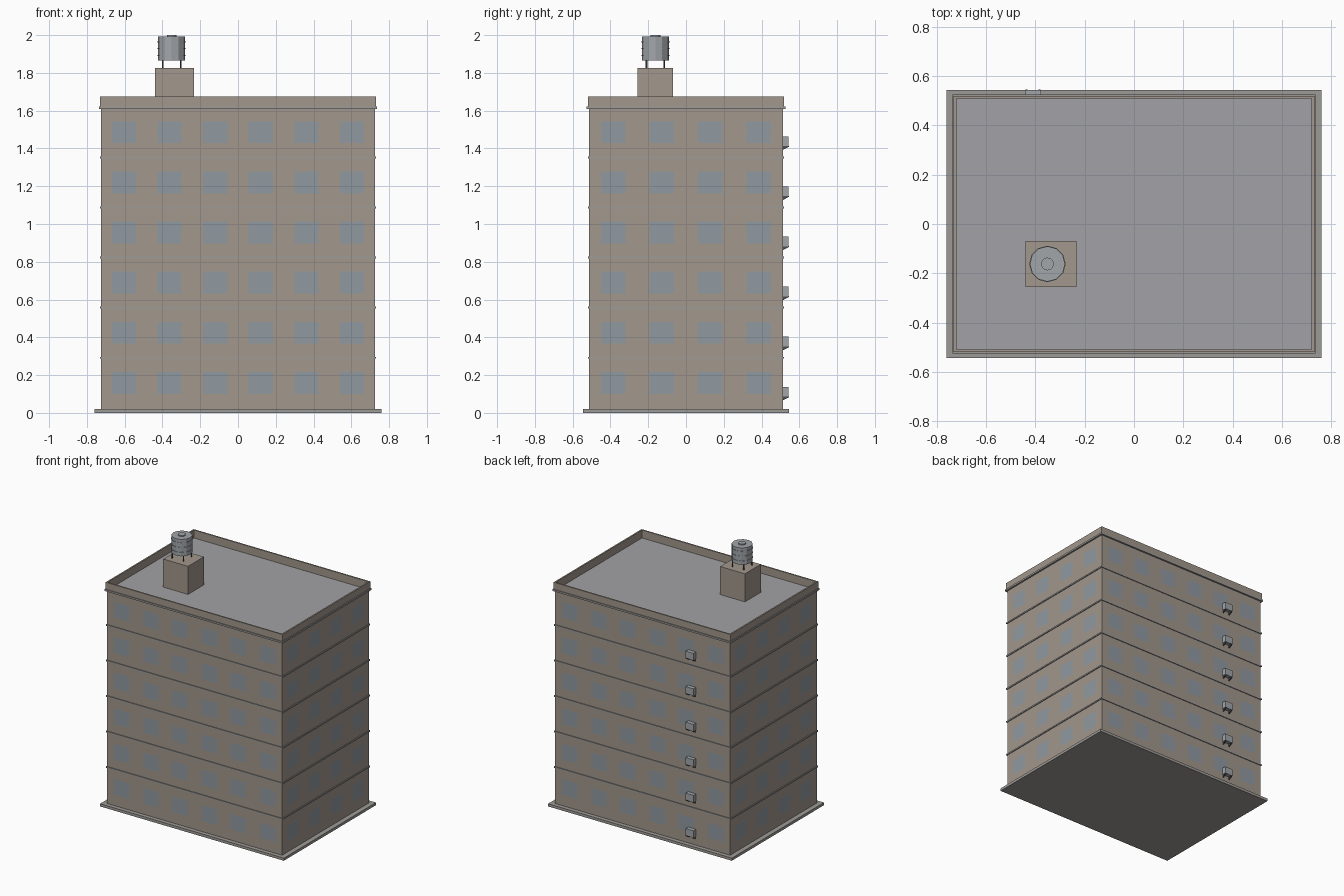
import bpy, bmesh, math
from mathutils import Vector

if "Cube" in bpy.data.objects:
    bpy.data.objects.remove(bpy.data.objects["Cube"])

HX, HY = 0.724, 0.513          # half size of the main block
BASE_Z, ROOF_Z = 0.02, 1.615
FLOORS, STEP = 6, 0.2653
COLS_X, COLS_Y = 6, 4


def material(name, rgb):
    m = bpy.data.materials.new(name)
    m.diffuse_color = (*rgb, 1)
    m.use_nodes = True
    m.node_tree.nodes["Principled BSDF"].inputs["Base Color"].default_value = m.diffuse_color
    return m


WALL = material("wall", (0.36, 0.31, 0.265))
GLASS = material("glass", (0.28, 0.32, 0.35))
ROOF = material("roof", (0.36, 0.36, 0.385))
TRIM = material("trim", (0.34, 0.33, 0.31))
METAL = material("metal", (0.36, 0.38, 0.40))
DARK = material("dark_metal", (0.08, 0.08, 0.08))


def finish(name, bm, *mats):
    bmesh.ops.recalc_face_normals(bm, faces=bm.faces)
    me = bpy.data.meshes.new(name)
    bm.to_mesh(me)
    bm.free()
    for m in mats:
        me.materials.append(m)
    ob = bpy.data.objects.new(name, me)
    bpy.context.collection.objects.link(ob)
    return ob


def box_bm(lo, hi):
    bm = bmesh.new()
    bmesh.ops.create_cube(bm, size=1)
    lo, hi = Vector(lo), Vector(hi)
    for v in bm.verts:
        v.co = (lo + hi) / 2 + Vector(a * b for a, b in zip(v.co, hi - lo))
    return bm


def box(name, lo, hi, mat):
    return finish(name, box_bm(lo, hi), mat)


def cylinder(name, x, y, z0, z1, r, sides, mat):
    bm = bmesh.new()
    bmesh.ops.create_cone(bm, cap_ends=True, segments=sides, radius1=r, radius2=r, depth=z1 - z0)
    bmesh.ops.translate(bm, verts=bm.verts, vec=(x, y, (z0 + z1) / 2))
    return finish(name, bm, mat)


def wall_ring(name, profile, mat):
    """Sweep a closed (offset, z) profile around the building outline."""
    bm = bmesh.new()
    loops = [[bm.verts.new((sx * (HX + o), sy * (HY + o), z)) for o, z in profile]
             for sx, sy in ((-1, -1), (1, -1), (1, 1), (-1, 1))]
    n = len(profile)
    for i in range(4):
        a, b = loops[i], loops[(i + 1) % 4]
        for j in range(n):
            k = (j + 1) % n
            bm.faces.new((a[j], b[j], b[k], a[k]))
    return finish(name, bm, mat)


# main block: cut into a grid so the flush windows can be coloured
centres = [
    [(i - (COLS_X - 1) / 2) * 2 * HX / COLS_X for i in range(COLS_X)],
    [(i - (COLS_Y - 1) / 2) * 2 * HY / COLS_Y for i in range(COLS_Y)],
    [0.159 + i * STEP for i in range(FLOORS)],
]
halves = (0.064, 0.064, 0.058)
bm = box_bm((-HX, -HY, BASE_Z), (HX, HY, ROOF_Z))
for axis in range(3):
    for c in centres[axis]:
        for s in (-1, 1):
            co, no = Vector(), Vector()
            co[axis], no[axis] = c + s * halves[axis], 1
            bmesh.ops.bisect_plane(bm, geom=bm.verts[:] + bm.edges[:] + bm.faces[:],
                                   plane_co=co, plane_no=no)


def in_window(p, axis):
    return any(abs(p[axis] - c) < halves[axis] for c in centres[axis])


bm.normal_update()
for f in bm.faces:
    p = f.calc_center_median()
    if f.normal.z > 0.5:
        f.material_index = 2
    elif abs(f.normal.z) < 0.5:
        along = 0 if abs(f.normal.y) > 0.5 else 1
        f.material_index = int(in_window(p, along) and in_window(p, 2))
finish("main_block", bm, WALL, GLASS, ROOF)

# ground slab
box("base_slab", (-0.76, -0.544, 0), (0.76, 0.544, BASE_Z), TRIM)

# floor bands
for i in range(1, FLOORS):
    z = 0.0265 + i * STEP
    wall_ring(f"floor_band_{i}", [(-0.004, z - 0.005), (0.006, z - 0.005),
                                  (0.006, z + 0.005), (-0.004, z + 0.005)], TRIM)

# cornice and parapet
wall_ring("cornice", [(-0.003, 1.610), (0.013, 1.610), (0.013, 1.623), (-0.003, 1.623)], TRIM)
wall_ring("parapet", [(-0.004, 1.613), (0.007, 1.613), (0.007, 1.674), (-0.004, 1.674)], WALL)

# roof hut
box("roof_hut", (-0.439, -0.256, ROOF_Z - 0.002), (-0.234, -0.069, 1.825), WALL)

# water tank
TX, TY = -0.351, -0.162
cylinder("water_tank", TX, TY, 1.866, 1.992, 0.0715, 12, METAL)
for i, z in enumerate((1.893, 1.929, 1.965)):
    cylinder(f"tank_hoop_{i}", TX, TY, z - 0.003, z + 0.003, 0.074, 12, METAL)
cylinder("tank_hatch", TX, TY, 1.990, 2.0, 0.026, 12, METAL)
for i, (sx, sy) in enumerate(((-1, -1), (1, -1), (1, 1), (-1, 1))):
    cylinder(f"tank_leg_{i}", TX + sx * 0.047, TY + sy * 0.047, 1.823, 1.868, 0.0045, 6, DARK)

# cooling units on wedge brackets, one per floor at the back
AX = -0.409
for i in range(FLOORS):
    z = 0.086 + i * STEP
    box(f"cooling_unit_{i}", (AX - 0.032, HY - 0.002, z), (AX + 0.032, 0.543, z + 0.052), METAL)
    for s in (-1, 1):
        bm = bmesh.new()
        x = AX + s * 0.026
        tri = [bm.verts.new((x - 0.004, y, zz)) for y, zz in
               ((HY - 0.002, z - 0.021), (0.546, z - 0.003), (0.546, z + 0.001), (HY - 0.002, z + 0.001))]
        face = bm.faces.new(tri)
        ext = bmesh.ops.extrude_face_region(bm, geom=[face])
        bmesh.ops.translate(bm, vec=(0.008, 0, 0),
                            verts=[g for g in ext["geom"] if isinstance(g, bmesh.types.BMVert)])
        bm.faces.ensure_lookup_table()
        if len(bm.faces) == 5:
            bm.faces.new(tri)
        finish(f"unit_bracket_{i}_{'left' if s < 0 else 'right'}", bm, DARK)
